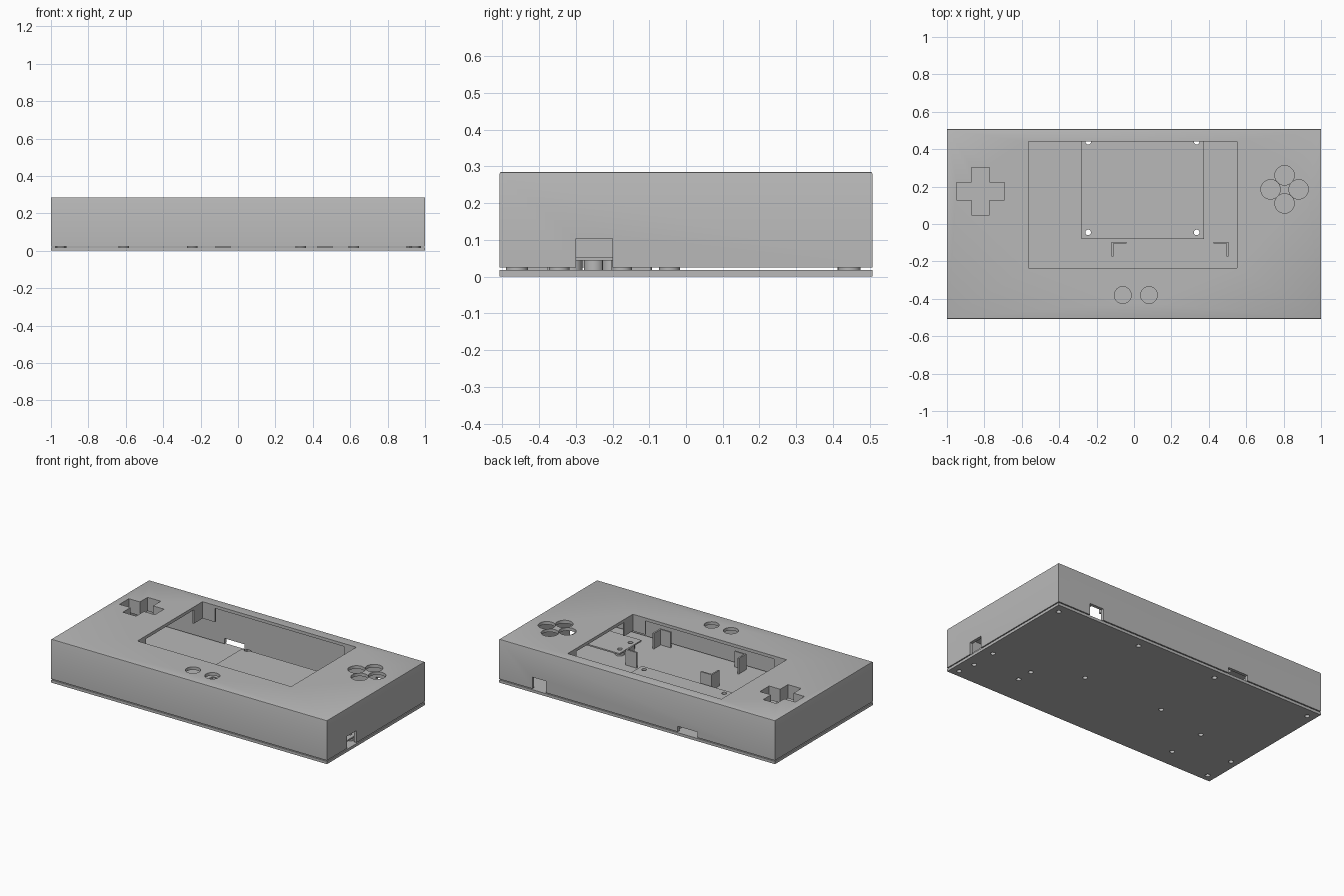
import bpy, bmesh
from math import sin, cos, tau

old = bpy.data.objects.get("Cube")
if old:
    bpy.data.objects.remove(old)

grey = bpy.data.materials.new("matte_grey")
grey.use_nodes = True
grey.diffuse_color = (0.48, 0.48, 0.48, 1)
grey.node_tree.nodes["Principled BSDF"].inputs["Base Color"].default_value = grey.diffuse_color


def prism(name, pts, z0, z1):
    """Extrude a counter-clockwise outline from z0 up to z1."""
    bm = bmesh.new()
    face = bm.faces.new([bm.verts.new((x, y, z0)) for x, y in pts])
    top = bmesh.ops.extrude_face_region(bm, geom=[face])["geom"]
    bmesh.ops.translate(bm, vec=(0, 0, z1 - z0),
                        verts=[v for v in top if isinstance(v, bmesh.types.BMVert)])
    bmesh.ops.recalc_face_normals(bm, faces=bm.faces)
    mesh = bpy.data.meshes.new(name)
    bm.to_mesh(mesh)
    bm.free()
    mesh.materials.append(grey)
    obj = bpy.data.objects.new(name, mesh)
    bpy.context.collection.objects.link(obj)
    return obj


def box(name, x0, x1, y0, y1, z0, z1):
    return prism(name, [(x0, y0), (x1, y0), (x1, y1), (x0, y1)], z0, z1)


def cylinder(name, x, y, r, z0, z1, n=40):
    ring = [(x + r * cos(tau * i / n), y + r * sin(tau * i / n)) for i in range(n)]
    return prism(name, ring, z0, z1)


def cross(name, x, y, arm, half, z0, z1):
    quarter = [(arm, -half), (arm, half), (half, half)]
    pts = []
    for _ in range(4):
        pts += [(x + a, y + b) for a, b in quarter]
        quarter = [(-b, a) for a, b in quarter]
    return prism(name, pts, z0, z1)


def bake(obj):
    """Replace the mesh with its modified result."""
    graph = bpy.context.evaluated_depsgraph_get()
    mesh = bpy.data.meshes.new_from_object(obj.evaluated_get(graph))
    obj.modifiers.clear()
    obj.data = mesh


def cut(obj, cutters):
    for c in cutters:
        mod = obj.modifiers.new("cut", "BOOLEAN")
        mod.operation, mod.solver, mod.object = "DIFFERENCE", "EXACT", c
    bake(obj)
    for c in cutters:
        bpy.data.objects.remove(c)


W, D, TOP = 1.0, 0.507, 0.285
PLATE, RIM, WALL = 0.018, 0.024, 0.02
CEIL = TOP - WALL
BOARD0, BOARD1 = 0.043, 0.052
X0, X1, Y0, Y1 = -0.565, 0.55, -0.235, 0.44   # screen opening
PAD = (-0.82, 0.175)
ROUND = [(0.805, 0.26), (0.805, 0.11), (0.73, 0.185), (0.88, 0.185)]
SMALL = [(-0.06, -0.38), (0.08, -0.38)]

# Hollow upper shell with softened top edges
shell = box("upper_shell", -W, W, -D, D, RIM, TOP)
bm = bmesh.new()
bm.from_mesh(shell.data)
bmesh.ops.bevel(bm, geom=[e for e in bm.edges if all(v.co.z > 0.2 for v in e.verts)],
                offset=0.005, segments=2, profile=0.5, affect="EDGES")
bm.to_mesh(shell.data)
bm.free()
cut(shell, [
    box("cavity", WALL - W, W - WALL, WALL - D, D - WALL, -0.1, CEIL),
    box("screen_cut", X0, X1, Y0, Y1, 0.2, 0.4),
    cross("cross_cut", *PAD, 0.128, 0.048, 0.2, 0.4),
    box("side_port_cut", 0.9, 1.1, -0.30, -0.20, -0.1, 0.103),
    box("rear_port_cut", 0.66, 0.76, 0.4, 0.6, -0.1, 0.10),
    box("rear_slot_cut", -0.44, -0.295, 0.4, 0.6, -0.1, 0.06),
] + [cylinder("button_cut", x, y, 0.052, 0.2, 0.4) for x, y in ROUND]
  + [cylinder("small_cut", x, y, 0.045, 0.2, 0.4) for x, y in SMALL])

# Guide sleeve below the cross-shaped opening
sleeve = cross("cross_sleeve", *PAD, 0.138, 0.058, CEIL - 0.07, CEIL + 0.005)
cut(sleeve, [cross("sleeve_cut", *PAD, 0.128, 0.048, 0.1, 0.4)])


def corner(name, x, y, sx, sy, length, z0, z1, t=0.01):
    """L-shaped bracket, arms running from (x, y) towards sx and sy."""
    pts = [(0, 0), (length, 0), (length, t), (t, t), (t, length), (0, length)]
    return prism(name, [(x + sx * a, y + sy * b) for a, b in pts], z0, z1)


# Brackets hanging behind the screen opening, and battery corners on the plate
for side, x, bx, sx in (("right", X0 - 0.01, -0.12, 1), ("left", X1 + 0.01, 0.505, -1)):
    for end, y, by, sy in (("front", Y0 - 0.01, -0.455, 1), ("back", Y1 + 0.01, -0.095, -1)):
        corner(f"screen_bracket_{end}_{side}", x, y, sx, sy, 0.10, CEIL - 0.09, CEIL + 0.005)
        corner(f"battery_corner_{end}_{side}", bx, by, sx, sy, 0.08, PLATE - 0.005, 0.12)

# Screw positions for each circuit board
display = [(x, y) for x in (-0.245, 0.335) for y in (-0.045, 0.44)]
charger = [(0.93, -0.345), (0.93, -0.175), (0.62, -0.31), (0.62, -0.20)]
control = [(-0.61, -0.12), (-0.61, -0.38), (-0.95, -0.25)]
corners = [(x, y) for x in (-0.948, 0.948) for y in (-0.46, 0.445)]


def holes(points, r=0.015):
    return [cylinder("screw_cut", x, y, r, -0.1, 0.2, 24) for x, y in points]


# Bottom plate
plate = box("bottom_plate", -W, W, -D, D, 0, PLATE)
cut(plate, holes(display + charger + control + corners))

# Boards resting on hollow standoffs
for name, points, area in (
        ("display_board", display, (-0.28, 0.375, -0.08, 0.442)),
        ("charger_board", charger, (0.585, 0.97, -0.375, -0.145)),
        ("control_board", control, (-0.978, -0.575, -0.415, -0.085))):
    board = box(name, *area, BOARD0, BOARD1)
    cut(board, holes(points))
    for x, y in points:
        post = cylinder(name + "_standoff", x, y, 0.028, PLATE - 0.002, BOARD0)
        cut(post, holes([(x, y)]))

# Tall screw posts joining the plate to the shell
for x, y in corners:
    post = cylinder("corner_post", x, y, 0.03, PLATE, CEIL + 0.005)
    cut(post, holes([(x, y)]))

# Smooth the round walls, keep edges sharp
for obj in bpy.context.collection.objects:
    if obj.type == "MESH" and grey.name in obj.data.materials:
        obj.data.shade_smooth()
        obj.data.set_sharp_from_angle(angle=0.6)
